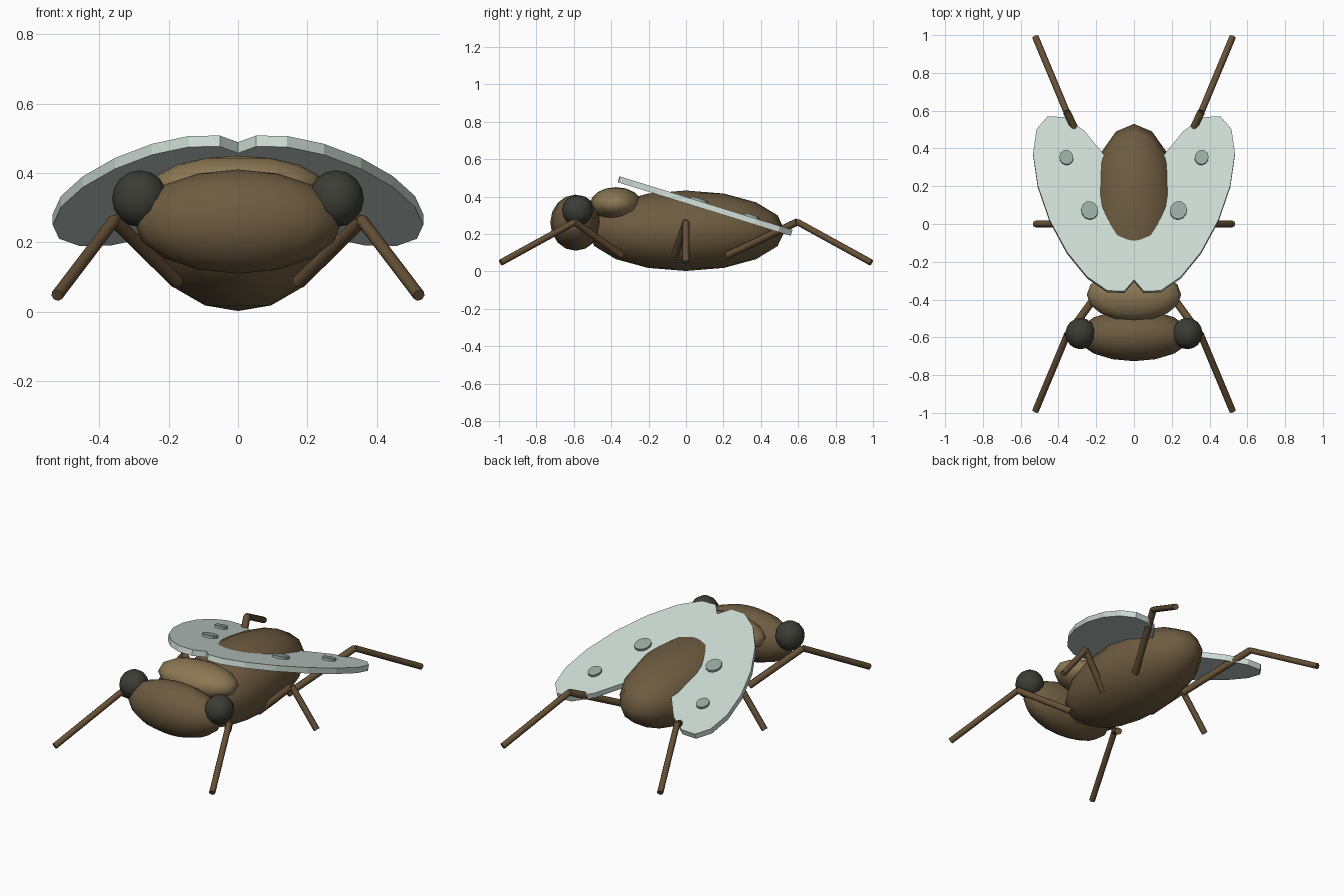
import bpy, bmesh, math
from mathutils import Vector

if "Cube" in bpy.data.objects:
    bpy.data.objects.remove(bpy.data.objects["Cube"])


def material(name, rgb):
    m = bpy.data.materials.new(name)
    m.diffuse_color = (*rgb, 1)
    m.use_nodes = True
    m.node_tree.nodes["Principled BSDF"].inputs["Base Color"].default_value = m.diffuse_color
    return m


BROWN = material("shell_brown", (0.156, 0.106, 0.052))
TAN = material("collar_tan", (0.262, 0.188, 0.088))
DARK = material("eye_charcoal", (0.046, 0.046, 0.037))
LEG = material("leg_brown", (0.130, 0.080, 0.037))
WING = material("wing_pale_green", (0.61, 0.705, 0.66))
SPOT = material("spot_grey_green", (0.305, 0.40, 0.36))


def finish(name, bm, mat, smooth):
    bmesh.ops.recalc_face_normals(bm, faces=bm.faces[:])
    me = bpy.data.meshes.new(name)
    bm.to_mesh(me)
    bm.free()
    me.materials.append(mat)
    ob = bpy.data.objects.new(name, me)
    bpy.context.collection.objects.link(ob)
    for p in me.polygons:
        p.use_smooth = smooth
    return ob


def ellipsoid(name, centre, radii, mat):
    bm = bmesh.new()
    bmesh.ops.create_uvsphere(bm, u_segments=16, v_segments=8, radius=1)
    for v in bm.verts:
        v.co = Vector(c + r * k for c, r, k in zip(centre, radii, v.co))
    return finish(name, bm, mat, True)


def rod(name, a, b, radius):
    a, b = Vector(a), Vector(b)
    bm = bmesh.new()
    bmesh.ops.create_cone(bm, cap_ends=True, segments=8, radius1=radius,
                          radius2=radius, depth=(b - a).length)
    q = (b - a).to_track_quat('Z', 'Y')
    for v in bm.verts:
        v.co = q @ v.co + (a + b) / 2
    ob = finish(name, bm, LEG, True)
    bpy.ops.object.select_all(action='DESELECT')
    ob.select_set(True)
    bpy.context.view_layer.objects.active = ob
    bpy.ops.object.shade_smooth_by_angle(angle=math.radians(50))


# Wings lie in one plane that slopes down toward the back
SLOPE = -0.31
NORMAL = Vector((0, -SLOPE, 1)).normalized()


def plate(name, outline, below, above, mat):
    """Flat plate whose plan outline is dropped on the wing plane."""
    bm = bmesh.new()
    rings = []
    for h in (-below, above):
        rings.append([bm.verts.new(Vector((x, y, 0.509 + SLOPE * (y + 0.359)))
                                   + NORMAL * h) for x, y in outline])
    low, top = rings
    bm.faces.new(low[::-1])
    bm.faces.new(top)
    n = len(outline)
    for i in range(n):
        j = (i + 1) % n
        bm.faces.new((low[i], low[j], top[j], top[i]))
    finish(name, bm, mat, False)


def oval(cx, cy, a, b, turn, n, side):
    """Oval with its long axis turned away from +y."""
    pts = []
    for i in range(n):
        t = 2 * math.pi * i / n
        u, w = a * math.cos(t), b * math.sin(t)
        pts.append((side * (cx + u * math.sin(turn) + w * math.cos(turn)),
                    cy + u * math.cos(turn) - w * math.sin(turn)))
    return pts


# Body, head and collar
ellipsoid("body", (0, 0, 0.217), (0.25, 0.53, 0.215), BROWN)
ellipsoid("head", (0, -0.59, 0.26), (0.30, 0.136, 0.15), BROWN)
ellipsoid("collar", (0, -0.375, 0.36), (0.25, 0.138, 0.09), TAN)

TURN = math.radians(23.7)
for side, tag in ((1, "right"), (-1, "left")):
    ellipsoid("eye_" + tag, (side * 0.283, -0.58, 0.326), (0.08, 0.083, 0.082), DARK)

    # Wing plate with two raised spots
    plate("wing_" + tag, oval(0.255, 0.107, 0.505, 0.21, TURN, 16, side),
          0.033, 0, WING)
    for k, (x, y, r) in enumerate(((0.235, 0.07, 0.048), (0.358, 0.35, 0.039))):
        plate(f"spot_{tag}_{k}", oval(x, y, r, r * 0.93, TURN, 12, side),
              0.01, 0.013, SPOT)

    # Three bent legs
    for place, hip, knee, foot in (("front", -0.345, -0.595, -0.99),
                                   ("middle", -0.06, 0, 0),
                                   ("back", 0.22, 0.595, 0.99)):
        k = (side * 0.357, knee, 0.264)
        rod(f"{place}_thigh_{tag}", (side * 0.175, hip, 0.085), k, 0.020)
        rod(f"{place}_shin_{tag}", k, (side * 0.522, foot, 0.047), 0.0175)
